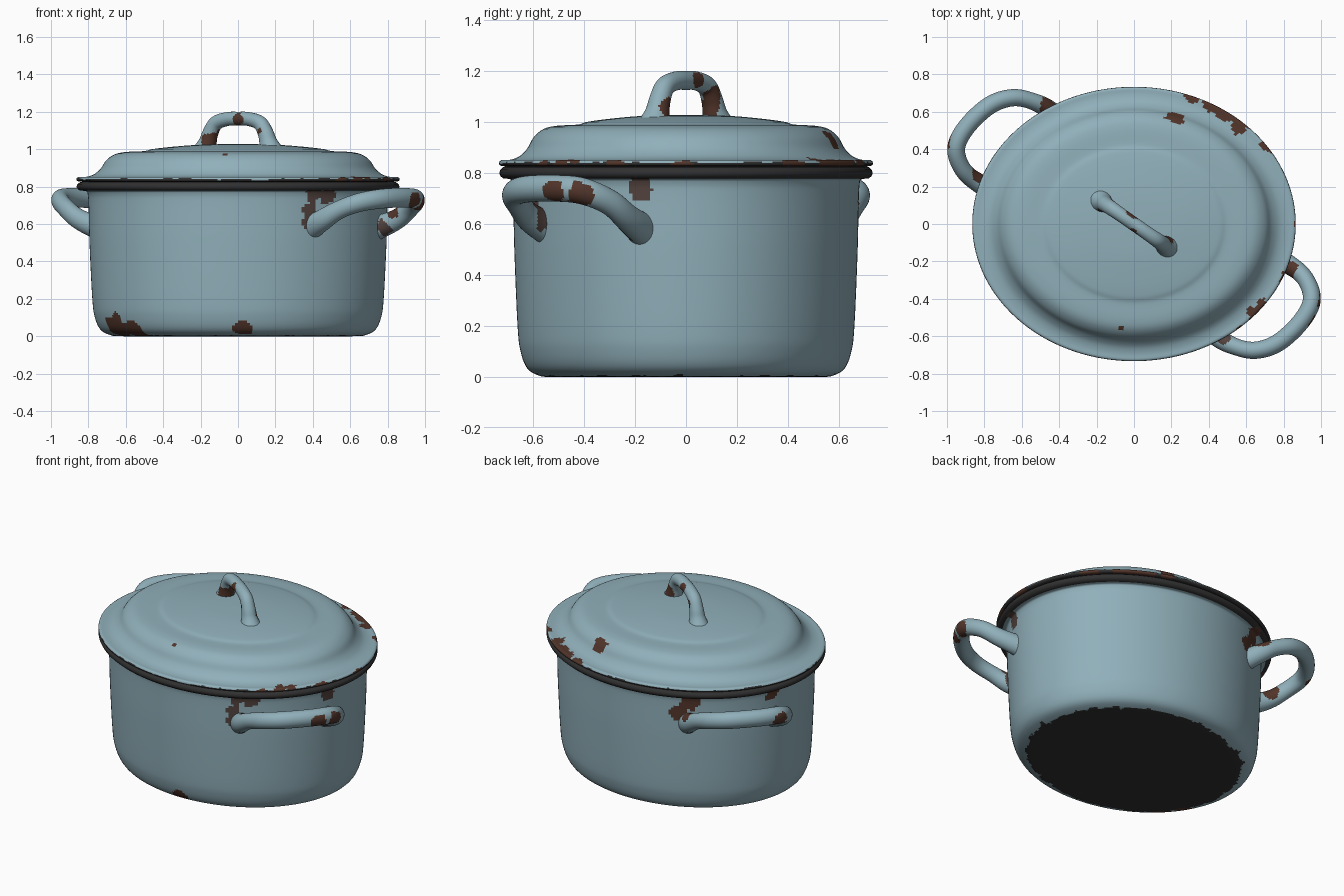
import bpy, bmesh, math
from mathutils import Vector, Matrix, noise

cube = bpy.data.objects.get("Cube")
if cube:
    bpy.data.objects.remove(cube, do_unlink=True)


def material(name, color):
    mat = bpy.data.materials.new(name)
    mat.use_nodes = True
    mat.diffuse_color = (*color, 1)
    shader = next(n for n in mat.node_tree.nodes if n.type == "BSDF_PRINCIPLED")
    shader.inputs["Base Color"].default_value = (*color, 1)
    shader.inputs["Roughness"].default_value = 0.5
    return mat


MATERIALS = [
    material("blue_enamel", (0.28, 0.43, 0.49)),
    material("black_enamel", (0.03, 0.03, 0.03)),
    material("rust", (0.085, 0.036, 0.024)),
    material("worn_brown", (0.085, 0.055, 0.048)),
]
BLUE, BLACK, RUST, WORN = range(len(MATERIALS))
DEPTH_RATIO = 0.848   # the pot is oval: depth over width

# Chipped spots by colour: centre and radius
LID_CHIPS = {RUST: [
    (0.32, 0.69, 0.85, 0.045), (0.42, 0.645, 0.85, 0.05), (0.5, 0.595, 0.855, 0.058),
    (0.57, 0.53, 0.86, 0.045), (0.225, 0.575, 0.935, 0.055), (-0.07, -0.55, 0.955, 0.02),
    (0.64, -0.47, 0.86, 0.032), (0.685, -0.425, 0.86, 0.03),
    # spots under the lip
    (0.55, -0.57, 0.81, 0.045), (0.64, -0.5, 0.81, 0.045), (0.8, -0.27, 0.81, 0.05),
    (0.865, -0.02, 0.81, 0.045), (0.7, 0.43, 0.81, 0.06),
]}
KNOB_CHIPS = {RUST: [
    (-0.14, 0.08, 1.045, 0.05), (-0.1, 0.1, 1.1, 0.04), (0.0, -0.035, 1.16, 0.035),
    (-0.01, 0.055, 1.17, 0.035), (0.18, -0.06, 1.05, 0.045), (0.12, -0.12, 1.1, 0.022),
]}
BODY_CHIPS = {
    RUST: [(-0.65, -0.31, 0.03, 0.09), (-0.56, -0.41, 0.01, 0.07), (0.025, -0.63, 0.03, 0.052),
           (-0.43, 0.58, 0.75, 0.06), (-0.37, 0.6, 0.66, 0.055), (-0.78, 0.2, 0.75, 0.05)],
    WORN: [(0.4, -0.59, 0.76, 0.045), (0.47, -0.55, 0.76, 0.05), (0.385, -0.595, 0.67, 0.035),
           (0.38, -0.6, 0.61, 0.035), (0.78, -0.18, 0.74, 0.05)],
}
HANDLE_CHIPS = {
    RUST: [(0.95, -0.52, 0.72, 0.05), (1.0, -0.42, 0.7, 0.06), (0.84, -0.25, 0.66, 0.045),
           (-1.0, 0.44, 0.71, 0.06), (-0.84, 0.25, 0.65, 0.055), (-0.46, 0.63, 0.68, 0.05)],
    WORN: [(0.79, -0.22, 0.59, 0.045), (0.48, -0.6, 0.7, 0.04), (0.46, -0.57, 0.63, 0.05)],
}


def smooth_path(points, step):
    """Dense Catmull-Rom path through the points."""
    pts = [Vector(p) for p in points]
    pts = [pts[0] * 2 - pts[1]] + pts + [pts[-1] * 2 - pts[-2]]
    path = []
    for a, b, c, d in zip(pts, pts[1:], pts[2:], pts[3:]):
        count = max(2, math.ceil((c - b).length / step))
        for i in range(count):
            t = i / count
            path.append(b + (c - a) * (t / 2)
                        + (a * 2 - b * 5 + c * 4 - d) * (t * t / 2)
                        + (b * 3 - a - c * 3 + d) * (t ** 3 / 2))
    path.append(pts[-2])
    return path


def finish(name, rings, chips, dark_rule=None, caps=False):
    """Bridge rings of points into a mesh and colour its faces."""
    bm = bmesh.new()
    loops = [[bm.verts.new(co) for co in ring] for ring in rings]
    for low, high in zip(loops, loops[1:]):
        for i in range(len(low)):
            bm.faces.new((low[i - 1], low[i], high[i], high[i - 1]))
    if caps:
        bm.faces.new(loops[0])
        bm.faces.new(loops[-1])
    bmesh.ops.remove_doubles(bm, verts=bm.verts, dist=0.0001)
    bmesh.ops.recalc_face_normals(bm, faces=bm.faces)
    spots = [(Vector(spot[:3]), spot[3], color)
             for color, group in chips.items() for spot in group]
    for face in bm.faces:
        face.smooth = True
        c = face.calc_center_median()
        wobble = noise.noise(c * 14) + 0.5 * noise.noise(c * 35)
        if dark_rule and dark_rule(c, wobble):
            face.material_index = BLACK
        for centre, radius, color in spots:
            if (c - centre).length < radius * (1 + 0.35 * wobble):
                face.material_index = color
    mesh = bpy.data.meshes.new(name)
    bm.to_mesh(mesh)
    bm.free()
    for mat in MATERIALS:
        mesh.materials.append(mat)
    obj = bpy.data.objects.new(name, mesh)
    bpy.context.collection.objects.link(obj)


def lathe(name, profile, chips, dark_rule, segments=300):
    """Turn a radius and height profile into an oval shell."""
    angles = [math.tau * i / segments for i in range(segments)]
    rings = [[(max(r, 0) * math.cos(a), max(r, 0) * DEPTH_RATIO * math.sin(a), z)
              for a in angles] for r, z in smooth_path(profile, 0.017)]
    finish(name, rings, chips, dark_rule)


def sweep(name, points, reference, chips, flatten=1.0, turn=0, sides=32):
    """Run a round section along a path of points with radii."""
    path = smooth_path(points, 0.01)
    rotation = Matrix.Rotation(turn, 3, "Z")
    rings = []
    for i, p in enumerate(path):
        ahead, behind = path[min(i + 1, len(path) - 1)], path[max(i - 1, 0)]
        tangent = (ahead - behind).to_3d().normalized()
        side = tangent.cross(reference).normalized()
        up = side.cross(tangent)
        ring = []
        for k in range(sides):
            a = math.tau * k / sides
            offset = side * math.cos(a) * flatten + up * math.sin(a)
            ring.append(rotation @ (p.to_3d() + offset * p.w))
        rings.append(ring)
    finish(name, rings, chips, caps=True)


# Pot body: black base, rounded foot, straight wall, rolled black rim, inner wall
def body_dark(c, wobble):
    radius = math.hypot(c.x, c.y / DEPTH_RATIO)
    base = c.z < 0.014 and radius < 0.672 + 0.03 * wobble
    rim = 0.777 < c.z < 0.84 and radius > 0.8
    return base or rim


lathe("pot_body", [
    (0, 0), (0.35, 0), (0.62, 0), (0.685, 0.007), (0.735, 0.035), (0.765, 0.1),
    (0.779, 0.2), (0.794, 0.5), (0.801, 0.74), (0.815, 0.776), (0.845, 0.778),
    (0.864, 0.8), (0.845, 0.823), (0.8, 0.822), (0.778, 0.79), (0.77, 0.5),
    (0.745, 0.12), (0.65, 0.035), (0, 0.03),
], BODY_CHIPS, body_dark)


# Lid: stepped dome with a thin lip that is worn black along its edge
def lid_dark(c, wobble):
    return c.z < 0.841 + 0.008 * wobble and math.hypot(c.x, c.y / DEPTH_RATIO) > 0.77


lathe("lid", [
    (0, 1.028), (0.2, 1.024), (0.36, 1.012), (0.46, 1.0), (0.5, 0.99), (0.6, 0.985),
    (0.66, 0.972), (0.705, 0.94), (0.735, 0.895), (0.775, 0.863), (0.82, 0.851),
    (0.855, 0.85), (0.864, 0.84), (0.855, 0.828), (0.78, 0.828), (0.72, 0.86),
    (0.67, 0.94), (0.4, 0.97), (0, 0.99),
], LID_CHIPS, lid_dark)

# Lid knob: an arch set diagonally across the lid
along = Vector((0.82, -0.57, 0)).normalized()
half = [(0.215, 0.99, 0.065), (0.196, 1.04, 0.048), (0.178, 1.09, 0.042),
        (0.142, 1.14, 0.039), (0.07, 1.161, 0.037)]
arch = ([(-u, z, r) for u, z, r in half] + [(0, 1.163, 0.037)]
        + [(u, z, r) for u, z, r in reversed(half)])
sweep("lid_knob", [(along.x * u, along.y * u, z, r) for u, z, r in arch],
      along.cross(Vector((0, 0, 1))), KNOB_CHIPS)

# Side handles: a loop with ends sunk into the wall, repeated on the opposite side
loop = [
    (0.36, -0.5, 0.56, 0.07), (0.45, -0.605, 0.62, 0.058), (0.54, -0.655, 0.675, 0.049),
    (0.65, -0.675, 0.715, 0.05), (0.77, -0.635, 0.735, 0.052), (0.89, -0.525, 0.74, 0.052),
    (0.95, -0.41, 0.73, 0.052), (0.92, -0.3, 0.685, 0.05), (0.84, -0.225, 0.62, 0.055),
    (0.69, -0.15, 0.56, 0.07),
]
for name, turn in (("left_handle", 0), ("right_handle", math.pi)):
    sweep(name, loop, Vector((0, 0, 1)), HANDLE_CHIPS, flatten=0.92, turn=turn)
